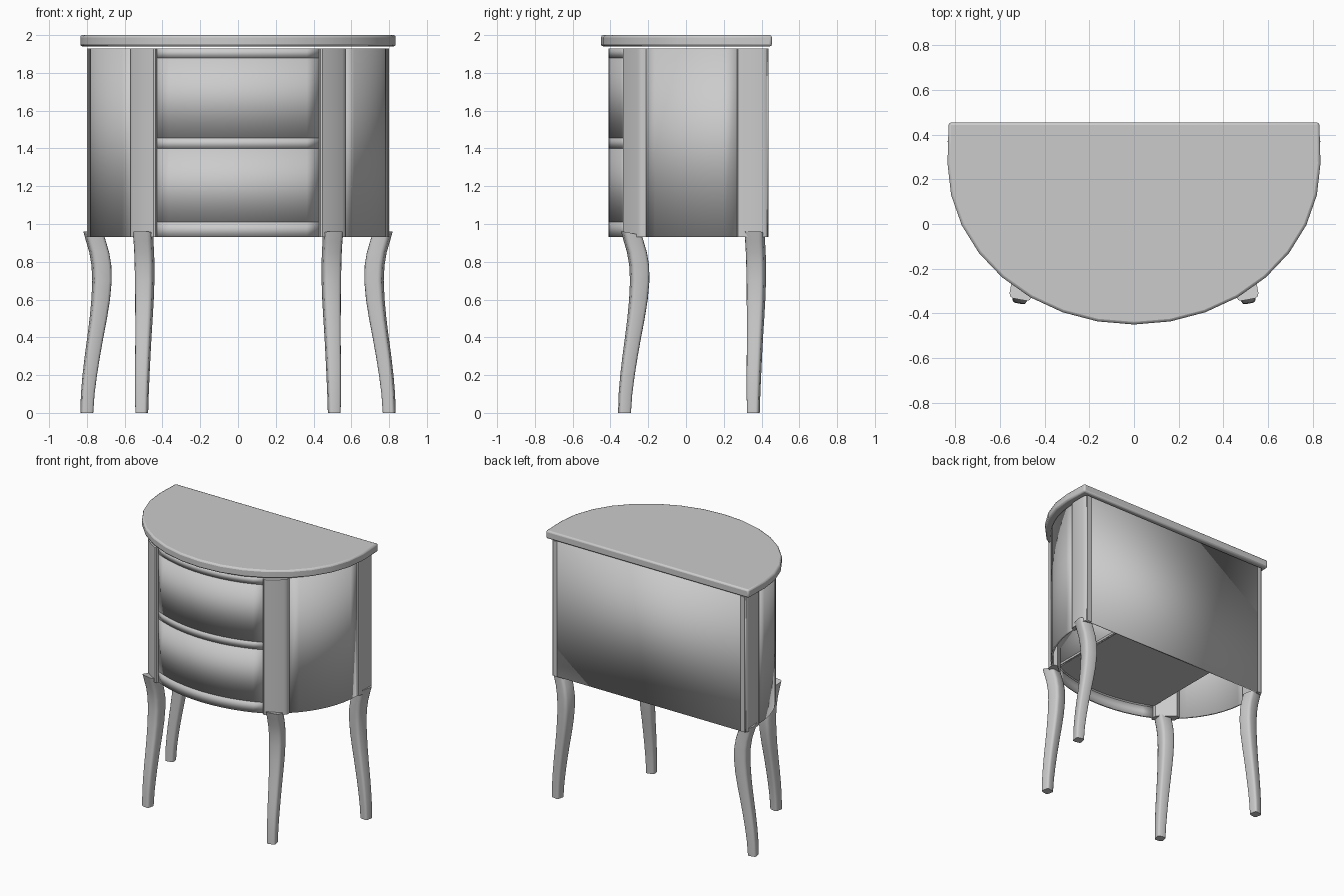
import bpy, bmesh, math
from mathutils import Vector

if "Cube" in bpy.data.objects:
    bpy.data.objects.remove(bpy.data.objects["Cube"])

grey = bpy.data.materials.new("light_grey")
grey.diffuse_color = (0.6, 0.6, 0.6, 1)
grey.use_nodes = True
grey.node_tree.nodes["Principled BSDF"].inputs["Base Color"].default_value = grey.diffuse_color


def finish(name, bm, angle=40):
    me = bpy.data.meshes.new(name)
    bm.to_mesh(me)
    bm.free()
    me.materials.append(grey)
    ob = bpy.data.objects.new(name, me)
    bpy.context.collection.objects.link(ob)
    bpy.ops.object.select_all(action='DESELECT')
    ob.select_set(True)
    bpy.context.view_layer.objects.active = ob
    bpy.ops.object.shade_smooth_by_angle(angle=math.radians(angle))
    return ob


def wall(name, pts, z0, z1, thick=0.015):
    """Upright panel along a plan curve, outer side to the right of travel."""
    bm = bmesh.new()
    lo = [bm.verts.new((x, y, z0)) for x, y in pts]
    hi = [bm.verts.new((x, y, z1)) for x, y in pts]
    for i in range(len(pts) - 1):
        bm.faces.new((lo[i], lo[i + 1], hi[i + 1], hi[i]))
    ob = finish(name, bm)
    m = ob.modifiers.new("thickness", 'SOLIDIFY')
    m.thickness = thick
    m.offset = -1
    return ob


def loft(name, rings, angle=40):
    """Closed solid through a stack of equal rings."""
    bm = bmesh.new()
    vs = [[bm.verts.new(p) for p in r] for r in rings]
    n = len(vs[0])
    for a, b in zip(vs, vs[1:]):
        for i in range(n):
            j = (i + 1) % n
            bm.faces.new((a[i], a[j], b[j], b[i]))
    bm.faces.new(vs[0][::-1])
    bm.faces.new(vs[-1])
    bmesh.ops.recalc_face_normals(bm, faces=bm.faces)
    return finish(name, bm, angle)


def prism(name, pts, z0, z1):
    return loft(name, [[(x, y, z) for x, y in pts] for z in (z0, z1)])


def arc(a, b, t0, t1, n):
    """Points on the half-ellipse plan, angle measured from +x toward the front."""
    out = []
    for i in range(n + 1):
        t = math.radians(t0 + (t1 - t0) * i / n)
        out.append((a * math.cos(t), 0.27 - b * math.sin(t)))
    return out


def side(pts, s):
    return pts if s > 0 else [(-x, y) for x, y in reversed(pts)]


Z0, Z1 = 0.93, 1.93

# Half-round top with a softened edge
top = prism("table_top", arc(0.835, 0.72, 180, 0, 16) + [(0.83, 0.455), (-0.83, 0.455)], 1.94, 2.0)
bev = top.modifiers.new("soft_edge", 'BEVEL')
bev.width = 0.012
bev.segments = 2
bev.limit_method = 'ANGLE'
bev.angle_limit = math.radians(50)

# Bowed front: rails and drawer fronts on one curve
t = math.degrees(math.acos(0.432 / 0.85))
front = arc(0.85, 0.68, 180 - t, t, 12)
for name, z0, z1 in (("bottom_rail", Z0, 1.01), ("lower_drawer_front", 1.01, 1.40),
                     ("middle_rail", 1.40, 1.455), ("upper_drawer_front", 1.455, 1.88),
                     ("top_rail", 1.88, Z1)):
    wall(name, front, z0, z1)

# Drawer trays behind the fronts
inner = [(x, y + 0.02) for x, y in front]
for name, z in (("lower_drawer", 1.02), ("upper_drawer", 1.465)):
    prism(name + "_bottom", inner + [(0.43, 0.41), (-0.43, 0.41)], z, z + 0.015)
    for s in (-1, 1):
        wall(name + "_side", side([(0.43, -0.29), (0.43, 0.41)], s), z, z + 0.32)

# Flat back
wall("back_panel", [(0.79, 0.435), (-0.79, 0.435)], Z0, Z1)

t = math.degrees(math.acos(0.565 / 0.785))
stile = [(0.43, -0.28), (0.43, -0.322), (0.436, -0.332), (0.447, -0.334), (0.50, -0.303),
         (0.553, -0.259), (0.566, -0.246), (0.57, -0.235), (0.57, -0.19), (0.54, -0.18)]
post = [(0.76, 0.265), (0.775, 0.265), (0.792, 0.275), (0.80, 0.30), (0.80, 0.40),
        (0.797, 0.42), (0.785, 0.436), (0.75, 0.436)]

# Leg path: height, outward offset, half width
path = [(0, 0.082, 0.031), (0.1, 0.077, 0.033), (0.2, 0.066, 0.035), (0.3, 0.052, 0.037),
        (0.4, 0.036, 0.039), (0.5, 0.02, 0.042), (0.6, 0.007, 0.045), (0.7, 0.0, 0.047),
        (0.78, 0.003, 0.048), (0.85, 0.015, 0.048), (0.91, 0.033, 0.048), (0.95, 0.045, 0.05)]
corners = [(1, -0.6), (1, 0.6), (0.88, 0.88), (0.6, 1), (-0.6, 1), (-0.88, 0.88),
           (-1, 0.6), (-1, -0.6), (-0.88, -0.88), (-0.6, -1), (0.6, -1), (0.88, -0.88)]


def leg(name, base, d, s):
    d = Vector(d).normalized()
    n = Vector((-d.y, d.x))
    rings = []
    for z, r, h in path:
        c = Vector(base) + d * r
        ring = []
        for u, v in corners:
            p = c + d * u * h + n * v * h
            # knee rises a little toward the outside
            ring.append((s * p.x, p.y, z + (0.01 * u if z > 0.94 else 0)))
        rings.append(ring)
    loft(name, rings, 50)


# Mirrored stiles, side panels, rear posts and legs
for s in (-1, 1):
    prism("front_stile", side(stile, s), Z0, Z1)
    wall("side_panel", side(arc(0.785, 0.70, t, 0, 8), s), Z0, Z1)
    prism("rear_post", side(post, s), Z0, Z1)
    leg("front_leg", (0.494, -0.245), (0.19, -0.98), s)
    leg("back_leg", (0.72, 0.372), (0.98, -0.19), s)
